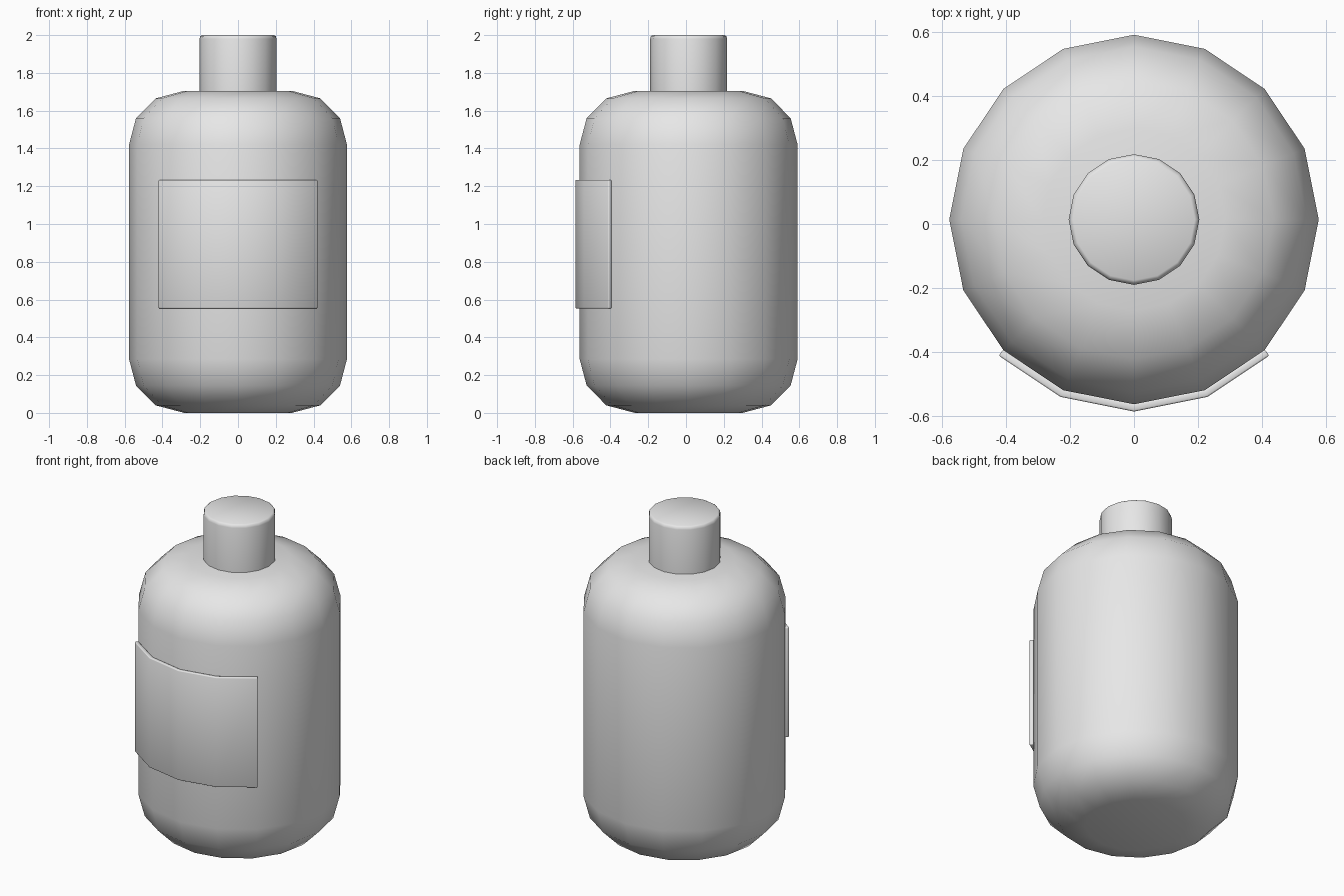
import bpy
import bmesh
from math import sin, cos, pi

cube = bpy.data.objects.get("Cube")
if cube:
    bpy.data.objects.remove(cube, do_unlink=True)

SIDES = 16
CENTRE_Y = 0.014

grey = bpy.data.materials.new("plain grey")
grey.use_nodes = True
colour = (0.8, 0.8, 0.8, 1)
grey.diffuse_color = colour
grey.node_tree.nodes["Principled BSDF"].inputs["Base Color"].default_value = colour


def finish(name, bm, angle):
    bmesh.ops.recalc_face_normals(bm, faces=bm.faces)
    mesh = bpy.data.meshes.new(name)
    bm.to_mesh(mesh)
    bm.free()
    obj = bpy.data.objects.new(name, mesh)
    obj.location.y = CENTRE_Y
    mesh.materials.append(grey)
    bpy.context.collection.objects.link(obj)
    bpy.ops.object.select_all(action="DESELECT")
    obj.select_set(True)
    bpy.context.view_layer.objects.active = obj
    bpy.ops.object.shade_smooth_by_angle(angle=angle)
    return obj


def around(step, radius, z):
    a = 2 * pi * step / SIDES
    return (radius * sin(a), -radius * cos(a), z)


def lathe(name, profile, angle):
    """Closed turned shape from (radius, height) points."""
    bm = bmesh.new()
    rings = [[bm.verts.new(around(i, r, z)) for i in range(SIDES)] for r, z in profile]
    for low, high in zip(rings, rings[1:]):
        for i in range(SIDES):
            j = (i + 1) % SIDES
            bm.faces.new((low[i], low[j], high[j], high[i]))
    bm.faces.new(rings[0])
    bm.faces.new(rings[-1])
    return finish(name, bm, angle)


# Rounded bottle body, the same shoulder curve at both ends
HEIGHT = 1.705
curve = [(0.285, 0), (0.436, 0.04), (0.54, 0.145), (0.577, 0.285)]
body = curve + [(r, HEIGHT - z) for r, z in reversed(curve)]
lathe("bottle_body", body, pi / 4)

# Cap with a small softened rim
lathe("bottle_cap", [(0.204, 1.69), (0.204, 1.98), (0.2, 1.994), (0.19, 2.0)], pi / 3)

# Label wrapped over the four front facets
bm = bmesh.new()
columns = [[bm.verts.new(around(i, 0.588, z)) for z in (0.553, 1.233)] for i in range(-2, 3)]
for a, b in zip(columns, columns[1:]):
    bm.faces.new((a[0], b[0], b[1], a[1]))
label = finish("label", bm, pi / 6)
solid = label.modifiers.new("thickness", "SOLIDIFY")
solid.thickness = 0.023
solid.offset = 0
solid.use_even_offset = True
bevel = label.modifiers.new("soft edges", "BEVEL")
bevel.width = 0.005
bevel.segments = 2
bevel.limit_method = "ANGLE"
bevel.angle_limit = pi / 4
